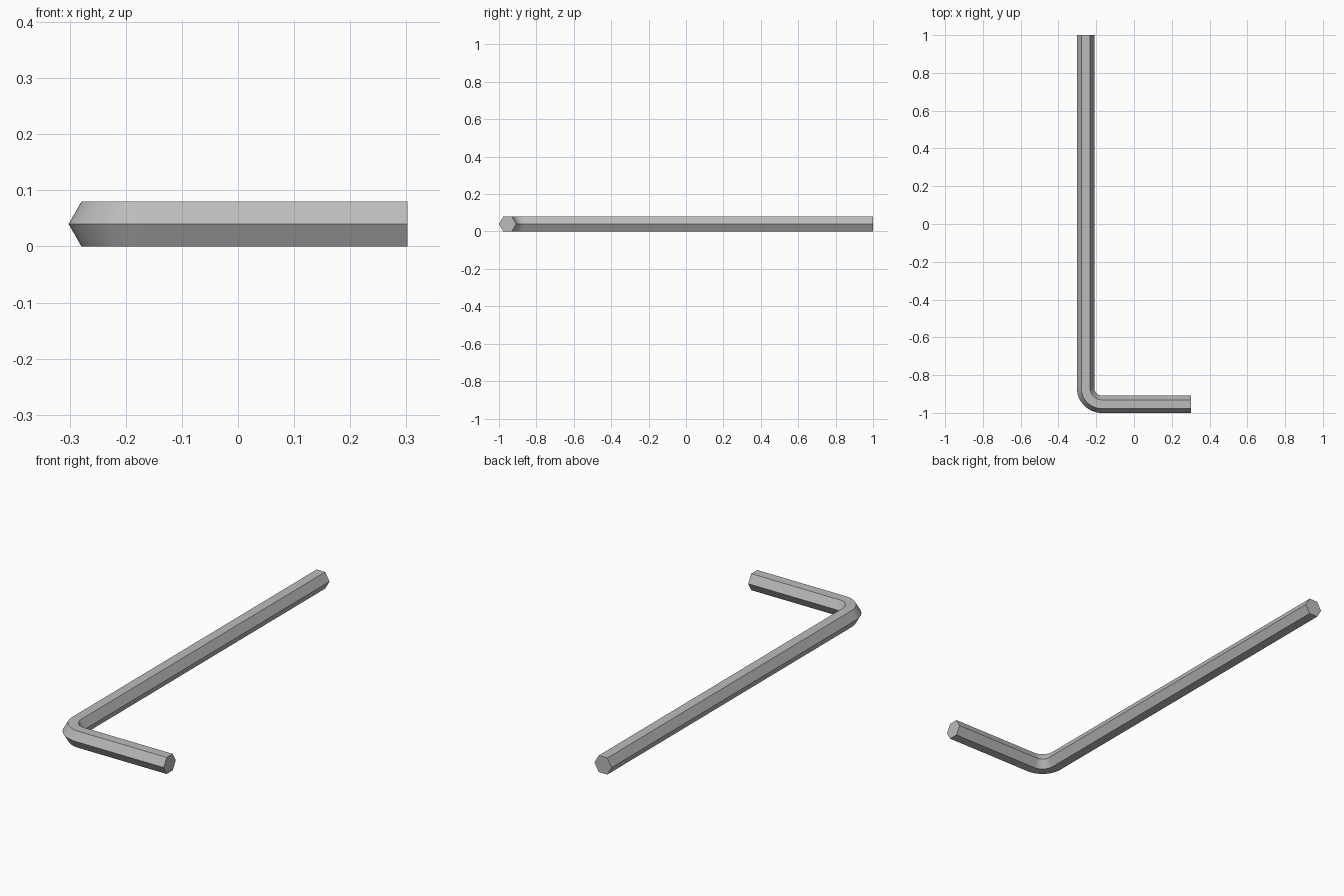
import bpy, bmesh
from math import cos, sin, pi, sqrt, radians
from mathutils import Vector

cube = bpy.data.objects.get("Cube")
if cube:
    bpy.data.objects.remove(cube, do_unlink=True)

# Brushed steel
steel = bpy.data.materials.new("steel_grey")
steel.use_nodes = True
colour = (0.5, 0.5, 0.5, 1)
steel.diffuse_color = colour
steel.node_tree.nodes["Principled BSDF"].inputs["Base Color"].default_value = colour

# Hexagonal bar: flats on top and bottom, corners at the sides
FLATS = 0.08
R = FLATS / sqrt(3)
HALF_X, HALF_Y = 0.302, 1.0
BEND, STEPS = 0.085, 24
centre = Vector((-HALF_X + R + BEND, -HALF_Y + R + BEND, FLATS / 2))

# Path stations: centre point and outward direction of the cross-section
stations = [(Vector((centre.x - BEND, HALF_Y, centre.z)), Vector((-1, 0, 0)))]
for i in range(STEPS + 1):
    a = pi + pi / 2 * i / STEPS
    out = Vector((cos(a), sin(a), 0))
    stations.append((centre + out * BEND, out))
stations.append((Vector((HALF_X, centre.y - BEND, centre.z)), Vector((0, -1, 0))))

# Sweep the hexagon along the long arm, bend and short arm
bm = bmesh.new()
up = Vector((0, 0, 1))
rings = []
for point, out in stations:
    rings.append([bm.verts.new(point + R * (out * cos(k * pi / 3) + up * sin(k * pi / 3)))
                  for k in range(6)])
for a, b in zip(rings, rings[1:]):
    for k in range(6):
        n = (k + 1) % 6
        bm.faces.new((a[k], a[n], b[n], b[k]))

# Flat ends
bm.faces.new(rings[0])
bm.faces.new(rings[-1])
bmesh.ops.recalc_face_normals(bm, faces=bm.faces)

mesh = bpy.data.meshes.new("hex_key")
bm.to_mesh(mesh)
bm.free()
mesh.materials.append(steel)
key = bpy.data.objects.new("hex_key", mesh)
bpy.context.collection.objects.link(key)

# Smooth bend, crisp hexagon edges
bpy.ops.object.select_all(action="DESELECT")
key.select_set(True)
bpy.context.view_layer.objects.active = key
bpy.ops.object.shade_smooth_by_angle(angle=radians(30))
